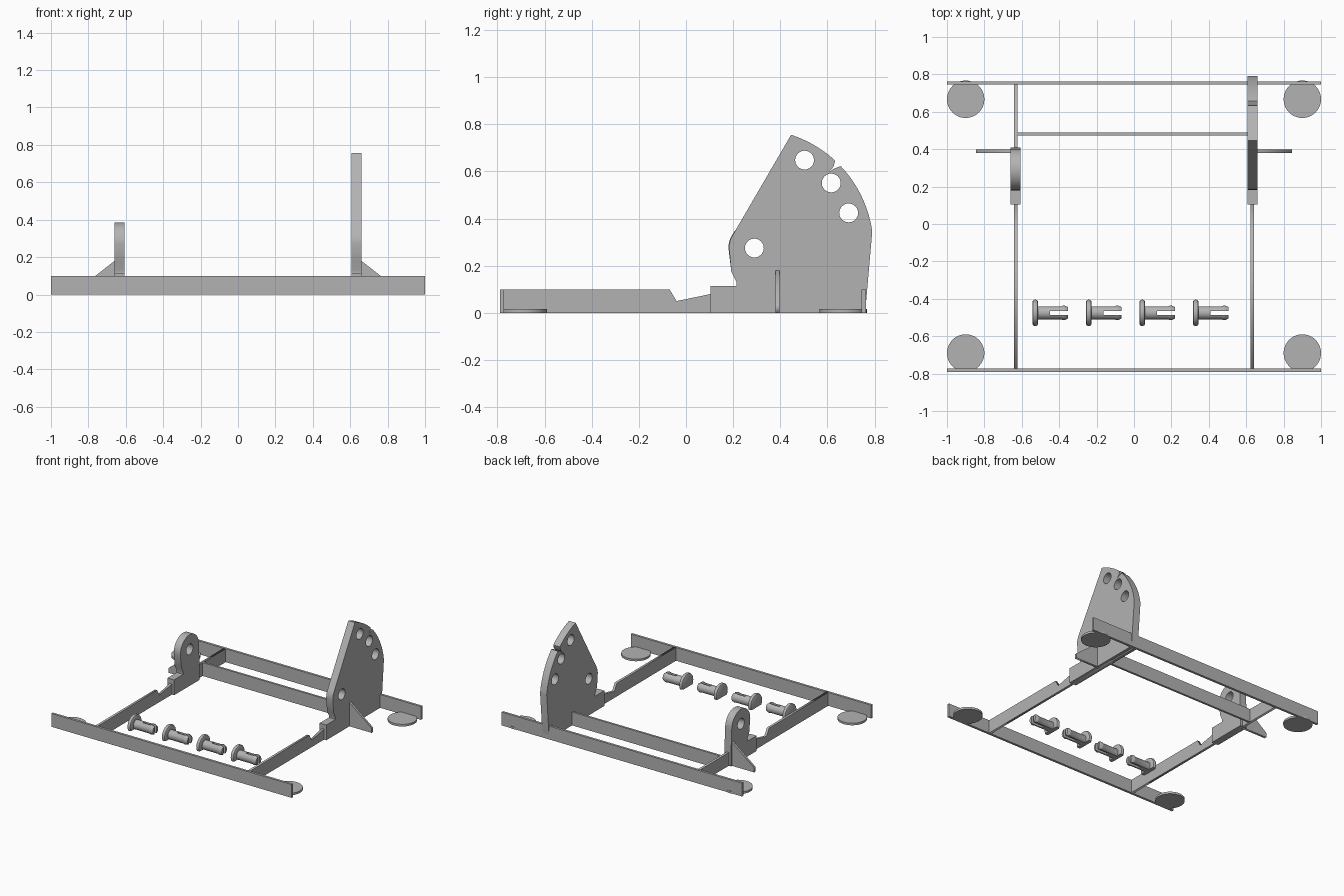
import bpy, bmesh
from math import sin, cos, atan2, pi, radians
from mathutils import Matrix, Vector

if "Cube" in bpy.data.objects:
    bpy.data.objects.remove(bpy.data.objects["Cube"])

grey = bpy.data.materials.new("plain grey")
grey.use_nodes = True
grey.diffuse_color = (0.45, 0.45, 0.45, 1)
grey.node_tree.nodes["Principled BSDF"].inputs["Base Color"].default_value = grey.diffuse_color

SIDE = Matrix(((0, 0, 1, 0), (1, 0, 0, 0), (0, 1, 0, 0), (0, 0, 0, 1)))   # outline in y,z
FRONT = Matrix(((1, 0, 0, 0), (0, 0, -1, 0), (0, 1, 0, 0), (0, 0, 0, 1)))  # outline in x,z


def add(name, mesh, smooth=False):
    obj = bpy.data.objects.new(name, mesh)
    bpy.context.collection.objects.link(obj)
    mesh.materials.clear()
    mesh.materials.append(grey)
    if smooth:
        bpy.ops.object.select_all(action='DESELECT')
        obj.select_set(True)
        bpy.context.view_layer.objects.active = obj
        bpy.ops.object.shade_smooth_by_angle(angle=radians(30))
    return obj


def evaluated(obj):
    dg = bpy.context.evaluated_depsgraph_get()
    return bpy.data.meshes.new_from_object(obj.evaluated_get(dg))


def plate(name, loops, centre, thick, frame, smooth=False):
    """Flat plate: first loop is the outline, the others are holes."""
    cu = bpy.data.curves.new(name, 'CURVE')
    cu.dimensions, cu.fill_mode, cu.extrude = '2D', 'BOTH', thick / 2
    for pts in loops:
        sp = cu.splines.new('POLY')
        sp.points.add(len(pts) - 1)
        for p, (a, b) in zip(sp.points, pts):
            p.co = (a, b, 0, 1)
        sp.use_cyclic_u = True
    tmp = bpy.data.objects.new("tmp", cu)
    bpy.context.collection.objects.link(tmp)
    mesh = evaluated(tmp)
    bpy.data.objects.remove(tmp)
    bm = bmesh.new()
    bm.from_mesh(mesh)
    bmesh.ops.remove_doubles(bm, verts=bm.verts, dist=1e-5)
    bm.transform(Matrix.Translation(centre) @ frame)
    bmesh.ops.recalc_face_normals(bm, faces=bm.faces)
    bm.to_mesh(mesh)
    bm.free()
    return add(name, mesh, smooth)


def box(name, lo, hi):
    bm = bmesh.new()
    lo, hi = Vector(lo), Vector(hi)
    bmesh.ops.create_cube(bm, size=1, matrix=Matrix.LocRotScale((lo + hi) / 2, None, hi - lo))
    mesh = bpy.data.meshes.new(name)
    bm.to_mesh(mesh)
    bm.free()
    return add(name, mesh)


def arc(c, r, a0, a1, n):
    return [(c[0] + r * cos(a0 + (a1 - a0) * i / n),
             c[1] + r * sin(a0 + (a1 - a0) * i / n)) for i in range(n + 1)]


def hole(c):
    return arc(c, 0.04, 0, 2 * pi, 24)[:-1]


# Rails
box("front_rail", (-1, -0.79, 0), (1, -0.772, 0.1))
box("back_rail", (-1, 0.745, 0), (1, 0.763, 0.1))
box("cross_bar", (-0.63, 0.472, 0), (0.63, 0.488, 0.1))
rail = [(-0.78, 0), (0.755, 0), (0.755, 0.1), (0.2, 0.1), (0.105, 0.08),
        (-0.04, 0.05), (-0.07, 0.1), (-0.78, 0.1)]
gusset = [(0.64, 0), (0.845, 0), (0.845, 0.035), (0.66, 0.18), (0.64, 0.18)]
for side, s in (("left", 1), ("right", -1)):
    plate(side + "_side_rail", [rail], (s * 0.633, 0, 0), 0.018, SIDE)
    plate(side + "_gusset", [[(s * x, z) for x, z in gusset]], (0, 0.389, 0), 0.017, FRONT)

# Pivot plates share the stepped foot and the pivot hole
pivot = (0.29, 0.275)
foot = [(0.105, 0), (0.105, 0.115), (0.215, 0.115), (0.215, 0.13), (0.192, 0.176)]


def rim(a, b, n):
    angle = lambda p: atan2(p[1] - pivot[1], p[0] - pivot[0])
    return arc(pivot, 0.505, angle(a), angle(b), n)


notch = [(0.626, 0.62), (0.607, 0.597), (0.63, 0.613)]
tall = (foot + arc(pivot, 0.107, pi, radians(148), 6)
        + rim((0.446, 0.756), (0.633, 0.646), 10) + notch
        + rim((0.654, 0.62), (0.789, 0.345), 16) + [(0.76, 0)])
stops = [(0.503, 0.648), (0.616, 0.551), (0.69, 0.424)]
plate("tall_angle_plate", [tall] + [hole(c) for c in [pivot] + stops],
      (0.633, 0, 0), 0.055, SIDE, True)
short = foot + arc(pivot, 0.11, pi, 0, 28) + [(0.409, 0.1), (0.409, 0)]
plate("short_pivot_plate", [short, hole(pivot)], (-0.633, 0, 0), 0.055, SIDE, True)

# Corner pads
for x in (-0.9, 0.9):
    for y in (-0.69, 0.667):
        bm = bmesh.new()
        bmesh.ops.create_cone(bm, cap_ends=True, segments=48, radius1=0.1, radius2=0.1,
                              depth=0.016, matrix=Matrix.Translation((x, y, 0.008)))
        mesh = bpy.data.meshes.new("corner_pad")
        bm.to_mesh(mesh)
        bm.free()
        add("corner_pad", mesh, True)

# Split pin: turned profile, flat underside, slotted tip
profile = [(0, 0), (0, 0.06), (0.004, 0.067), (0.01, 0.07), (0.02, 0.07), (0.026, 0.067),
           (0.03, 0.06), (0.03, 0.035), (0.155, 0.035), (0.163, 0.039), (0.172, 0.039),
           (0.19, 0.031), (0.19, 0)]
bm = bmesh.new()
verts = [bm.verts.new((x, 0, r)) for x, r in profile]
edges = [bm.edges.new(e) for e in zip(verts, verts[1:])]
bmesh.ops.spin(bm, geom=verts + edges, cent=(0, 0, 0), axis=(1, 0, 0),
               angle=2 * pi, steps=40, use_duplicate=False)
bmesh.ops.remove_doubles(bm, verts=bm.verts, dist=1e-5)
cut = bmesh.ops.bisect_plane(bm, geom=bm.verts[:] + bm.edges[:] + bm.faces[:],
                             plane_co=(0, 0, -0.028), plane_no=(0, 0, -1), clear_outer=True)
bmesh.ops.holes_fill(bm, edges=[e for e in bm.edges if e.is_boundary])
bmesh.ops.recalc_face_normals(bm, faces=bm.faces)
mesh = bpy.data.meshes.new("pin")
bm.to_mesh(mesh)
bm.free()
blank = add("pin_blank", mesh)
slot = box("pin_slot_cutter", (0.093, -0.011, -0.1), (0.25, 0.011, 0.1))
slot.hide_render = True
mod = blank.modifiers.new("slot", 'BOOLEAN')
mod.operation, mod.solver, mod.object = 'DIFFERENCE', 'EXACT', slot
pin = evaluated(blank)
bpy.data.objects.remove(blank)
bpy.data.objects.remove(slot)
for i in range(4):
    add("split_pin", pin.copy(), True).location = (-0.543 + 0.286 * i, -0.475, 0.028)
